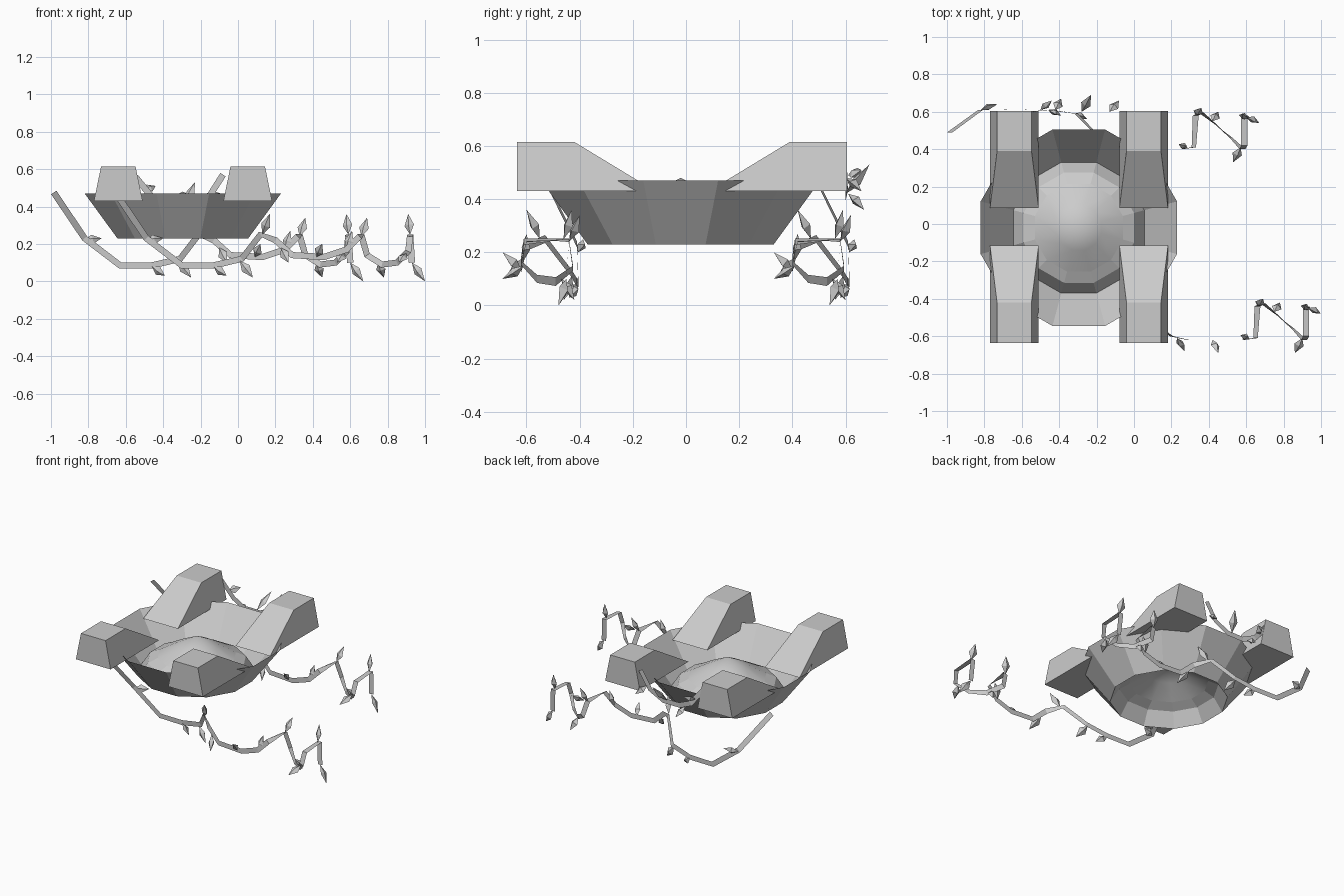
import bpy, bmesh, math
from mathutils import Vector

if "Cube" in bpy.data.objects:
    bpy.data.objects.remove(bpy.data.objects["Cube"])

CX, CY = -0.295, -0.02


def finish(bm, name, smooth=False):
    bmesh.ops.recalc_face_normals(bm, faces=bm.faces)
    me = bpy.data.meshes.new(name)
    bm.to_mesh(me)
    bm.free()
    ob = bpy.data.objects.new(name, me)
    bpy.context.collection.objects.link(ob)
    if smooth:
        for p in me.polygons:
            p.use_smooth = True
    return ob


def lathe(name, profile, sides, smooth=False):
    """Rings of (flat-to-flat radius, z); a zero radius closes to a point."""
    bm = bmesh.new()
    prev = None
    for r, z in profile:
        R = r / math.cos(math.pi / sides)
        if r == 0:
            tip = bm.verts.new((CX, CY, z))
            for i in range(sides):
                bm.faces.new((prev[i], prev[(i + 1) % sides], tip))
            break
        ring = []
        for i in range(sides):
            a = 2 * math.pi * (i + 0.5) / sides
            ring.append(bm.verts.new((CX + R * math.cos(a), CY + R * math.sin(a), z)))
        if prev:
            for i in range(sides):
                j = (i + 1) % sides
                bm.faces.new((prev[i], prev[j], ring[j], ring[i]))
        prev = ring
    return finish(bm, name, smooth)


# Flared bowl, open at the foot
lathe("bowl", [(0.525, 0.47), (0.35, 0.23)], 12)

# Inner collar rising from the foot, and the pointed mound closing it
lathe("inner_collar", [(0.35, 0.23), (0.295, 0.32), (0.235, 0.35)], 12)
lathe("mound", [(0.235, 0.35), (0.12, 0.418), (0, 0.48)], 12, smooth=True)


# Four wedge-shaped corner blocks
def corner_block(name, x, s):
    bm = bmesh.new()
    rows = []
    for y, z, w in ((-0.62, 0.43, 0.13), (-0.62, 0.615, 0.092),
                    (-0.405, 0.615, 0.092), (-0.10, 0.43, 0.13)):
        yy = -0.015 + y * s
        rows.append([bm.verts.new((x - w, yy, z)), bm.verts.new((x + w, yy, z))])
    for i in range(4):
        a, b = rows[i], rows[(i + 1) % 4]
        bm.faces.new((a[0], a[1], b[1], b[0]))
    for k in (0, 1):
        bm.faces.new([r[k] for r in rows])
    return finish(bm, name)


for side, x in (("left", -0.64), ("right", 0.052)):
    corner_block("front_block_" + side, x, 1)
    corner_block("back_block_" + side, x, -1)


# Flat ribbon stems and faceted diamond leaves
def vine(name, path, leaves, offset=(0, 0, 0)):
    off = Vector(offset)
    bm = bmesh.new()
    pts = [Vector(p) + off for p in path]
    prev = None
    last = Vector((0, 0, 1))
    for i, p in enumerate(pts):
        d = (pts[min(i + 1, len(pts) - 1)] - pts[max(i - 1, 0)]).normalized()
        side = d.cross(Vector((0, 1, 0)))
        if side.length < 0.3:
            side = Vector((1, 0, 0)) - d * d.x
        side.normalize()
        if side.dot(last) < 0:
            side = -side
        last = side
        pair = [bm.verts.new(p + side * 0.017), bm.verts.new(p - side * 0.017)]
        if prev:
            bm.faces.new((prev[0], prev[1], pair[1], pair[0]))
        prev = pair
    finish(bm, name + "_stem")

    bm = bmesh.new()
    for i, (base, tip) in enumerate(leaves):
        a, b = Vector(base) + off, Vector(tip) + off
        d = (b - a).normalized()
        w = d.cross(Vector((0.4, 1, 0.3 if i % 2 else -0.3))).normalized()
        n = w.cross(d)
        mid = a.lerp(b, 0.45)
        va, vb = bm.verts.new(a), bm.verts.new(b)
        rim = [bm.verts.new(mid + v) for v in (w * 0.027, n * 0.022, -w * 0.027, -n * 0.014)]
        for k in range(4):
            bm.faces.new((va, rim[k], rim[(k + 1) % 4]))
            bm.faces.new((vb, rim[(k + 1) % 4], rim[k]))
    finish(bm, name + "_leaves")


trail = [(-0.655, -0.53, 0.475), (-0.49, -0.41, 0.23), (-0.3, -0.405, 0.085),
         (-0.13, -0.41, 0.085), (0.02, -0.43, 0.12), (0.12, -0.53, 0.25),
         (0.2, -0.6, 0.22), (0.29, -0.62, 0.14), (0.46, -0.62, 0.13),
         (0.58, -0.62, 0.17), (0.65, -0.61, 0.24), (0.66, -0.44, 0.245),
         (0.69, -0.425, 0.14), (0.77, -0.49, 0.09), (0.85, -0.56, 0.1),
         (0.91, -0.62, 0.16), (0.92, -0.6, 0.24), (0.92, -0.44, 0.25),
         (0.93, -0.45, 0.1)]
trail_leaves = [((-0.49, -0.41, 0.22), (-0.4, -0.38, 0.23)),
                ((-0.13, -0.41, 0.08), (-0.06, -0.44, 0.03)),
                ((0.01, -0.43, 0.11), (0.08, -0.46, 0.02)),
                ((0.13, -0.55, 0.25), (0.17, -0.6, 0.36)),
                ((0.23, -0.61, 0.18), (0.27, -0.68, 0.1)),
                ((0.42, -0.62, 0.13), (0.45, -0.69, 0.2)),
                ((0.58, -0.61, 0.17), (0.61, -0.6, 0.27)),
                ((0.66, -0.44, 0.24), (0.69, -0.4, 0.34)),
                ((0.75, -0.47, 0.1), (0.78, -0.42, 0.02)),
                ((0.9, -0.61, 0.15), (0.86, -0.69, 0.1)),
                ((0.92, -0.46, 0.25), (0.91, -0.43, 0.36)),
                ((0.93, -0.45, 0.1), (1.0, -0.48, 0.0))]
vine("front_vine", trail, trail_leaves)
vine("back_vine", trail, trail_leaves, (-0.33, 1.02, 0))

# Short swag hung between the two back blocks
vine("back_swag",
     [(-0.55, 0.6, 0.56), (-0.46, 0.61, 0.45), (-0.37, 0.6, 0.41),
      (-0.25, 0.6, 0.41), (-0.15, 0.6, 0.46), (-0.08, 0.6, 0.57)],
     [((-0.5, 0.61, 0.49), (-0.44, 0.66, 0.51)), ((-0.42, 0.61, 0.42), (-0.39, 0.67, 0.36)),
      ((-0.28, 0.6, 0.42), (-0.23, 0.69, 0.53)), ((-0.13, 0.6, 0.48), (-0.08, 0.66, 0.43))])
